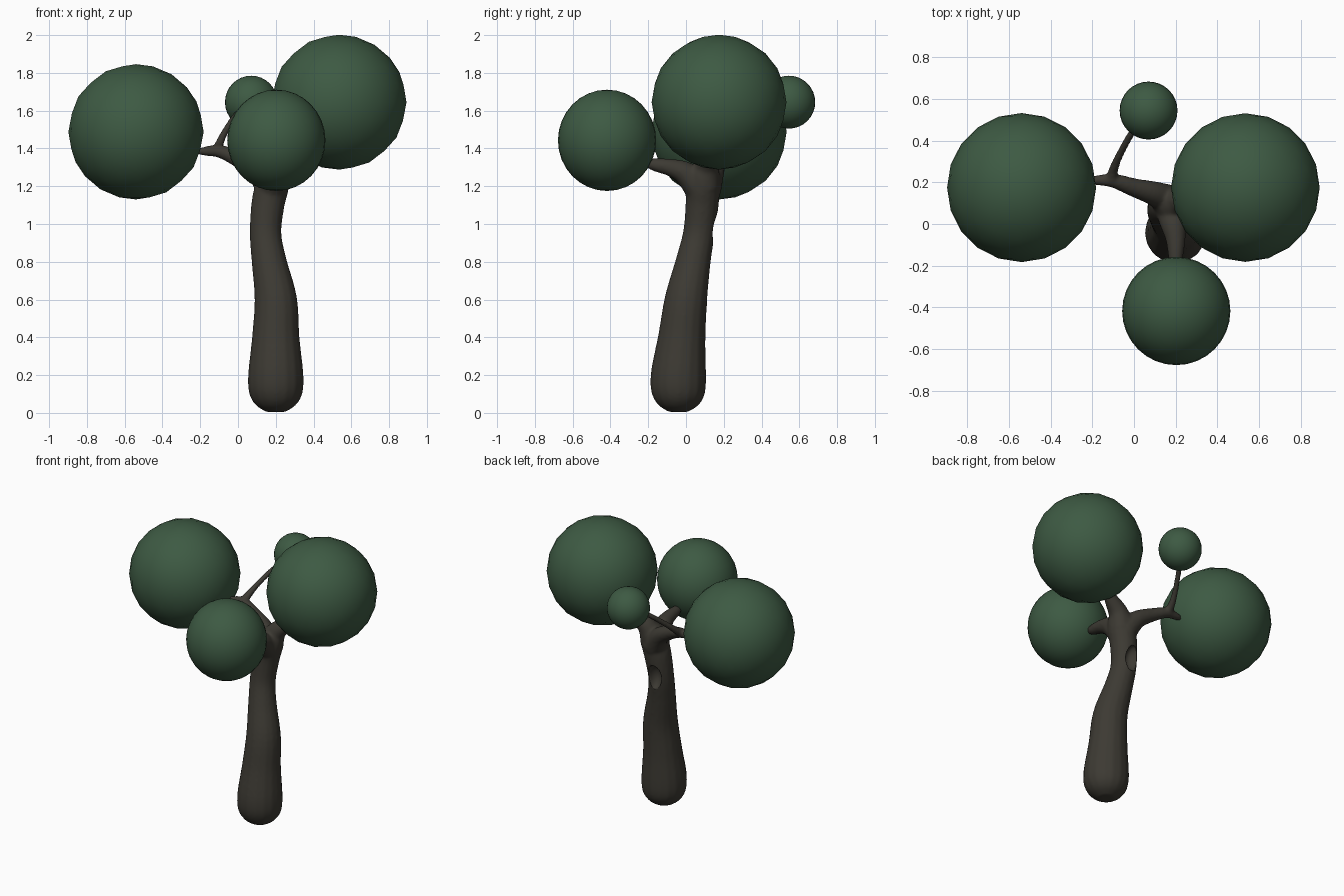
import bpy, bmesh
from mathutils import Vector, Matrix

if "Cube" in bpy.data.objects:
    bpy.data.objects.remove(bpy.data.objects["Cube"])


def material(name, rgb):
    m = bpy.data.materials.new(name)
    m.diffuse_color = (*rgb, 1)
    m.use_nodes = True
    m.node_tree.nodes["Principled BSDF"].inputs["Base Color"].default_value = m.diffuse_color
    return m


leaf_green = material("leaf_green", (0.047, 0.102, 0.056))
bark_brown = material("bark_brown", (0.046, 0.042, 0.033))


def add_object(name, bm, mat):
    me = bpy.data.meshes.new(name)
    bm.to_mesh(me)
    bm.free()
    ob = bpy.data.objects.new(name, me)
    bpy.context.collection.objects.link(ob)
    me.materials.append(mat)
    for p in me.polygons:
        p.use_smooth = True
    return ob


def catmull(a, b, c, d, t):
    return 0.5 * (2 * b + (c - a) * t + (2 * a - 5 * b + 4 * c - d) * t * t
                  + (3 * b - a - 3 * c + d) * t ** 3)


def add_tube(bm, pts, sides=16, steps=5):
    """Closed tapering tube through (x, y, z, radius) points."""
    p = [Vector(q) for q in pts]
    p = [p[0]] + p + [p[-1]]
    path = [catmull(*p[i:i + 4], s / steps)
            for i in range(len(p) - 3) for s in range(steps)] + [p[-1]]
    rings = []
    for i, q in enumerate(path):
        tan = (path[min(i + 1, len(path) - 1)] - path[max(i - 1, 0)]).to_3d()
        turn = Vector((0, 0, 1)).rotation_difference(tan.normalized()).to_matrix().to_4x4()
        mat = Matrix.Translation(q.to_3d()) @ turn
        rings.append(bmesh.ops.create_circle(bm, segments=sides, radius=max(q[3], 0.004),
                                             matrix=mat)["verts"])
    for a, b in zip(rings, rings[1:]):
        for k in range(sides):
            n = (k + 1) % sides
            bm.faces.new((a[k], a[n], b[n], b[k]))
    bm.faces.new(rings[0])
    bm.faces.new(rings[-1])


# Trunk and branches, fused into one smooth skin
limbs = [
    # trunk
    [(.2, -.04, .005, .05), (.2, -.04, .04, .105), (.2, -.04, .1, .14), (.2, -.04, .2, .147),
     (.2, -.022, .4, .126), (.2, 0, .6, .113), (.165, .038, .8, .093), (.146, .068, .95, .084),
     (.158, .085, 1.1, .088), (.18, .09, 1.2, .09), (.195, .098, 1.28, .08), (.2, .1, 1.325, .045)],
    # left branch
    [(.17, .11, 1.19, .08), (.1, .145, 1.285, .06), (0, .175, 1.345, .045),
     (-.1, .208, 1.385, .034), (-.18, .21, 1.385, .024), (-.225, .21, 1.385, .012)],
    # front branch
    [(.18, .07, 1.19, .08), (.19, 0, 1.265, .065), (.2, -.08, 1.298, .047),
     (.2, -.17, 1.315, .034), (.2, -.23, 1.33, .014)],
    # right branch
    [(.19, .1, 1.2, .08), (.22, .11, 1.3, .066), (.3, .13, 1.37, .045), (.38, .16, 1.42, .02)],
    # back twig
    [(-.105, .205, 1.39, .03), (-.1, .255, 1.42, .024), (-.07, .33, 1.485, .019),
     (-.015, .43, 1.57, .018), (.04, .5, 1.62, .018)],
]
bm = bmesh.new()
for pts in limbs:
    add_tube(bm, pts)
bmesh.ops.recalc_face_normals(bm, faces=bm.faces[:])
trunk = add_object("trunk_and_branches", bm, bark_brown)
rem = trunk.modifiers.new("fuse", "REMESH")
rem.mode = "VOXEL"
rem.voxel_size = 0.01
rem.use_smooth_shade = True
smo = trunk.modifiers.new("soften", "SMOOTH")
smo.factor = 0.5
smo.iterations = 6

# Hollow in the back of the trunk
bm = bmesh.new()
bmesh.ops.create_uvsphere(bm, u_segments=24, v_segments=16, radius=1,
                          matrix=Matrix.Translation((.142, .165, .98))
                          @ Matrix.Diagonal((.05, .07, .09, 1)))
cutter = add_object("hollow_cutter", bm, bark_brown)
cutter.hide_render = True
cutter.hide_set(True)
cut = trunk.modifiers.new("hollow", "BOOLEAN")
cut.operation = "DIFFERENCE"
cut.object = cutter

# Large faceted-outline leaf balls
for name, loc, r in (("left_foliage", (-.54, .175, 1.488), .358),
                     ("right_foliage", (.535, .175, 1.645), .357)):
    bm = bmesh.new()
    bmesh.ops.create_icosphere(bm, subdivisions=3, radius=r, matrix=Matrix.Translation(loc))
    add_object(name, bm, leaf_green)

# Smaller round leaf balls
for name, loc, r in (("front_foliage", (.203, -.418, 1.443), (.26, .26, .268)),
                     ("back_foliage", (.07, .545, 1.645), (.139, .139, .14))):
    bm = bmesh.new()
    bmesh.ops.create_uvsphere(bm, u_segments=32, v_segments=16, radius=1,
                              matrix=Matrix.Translation(loc) @ Matrix.Diagonal((*r, 1)))
    add_object(name, bm, leaf_green)
